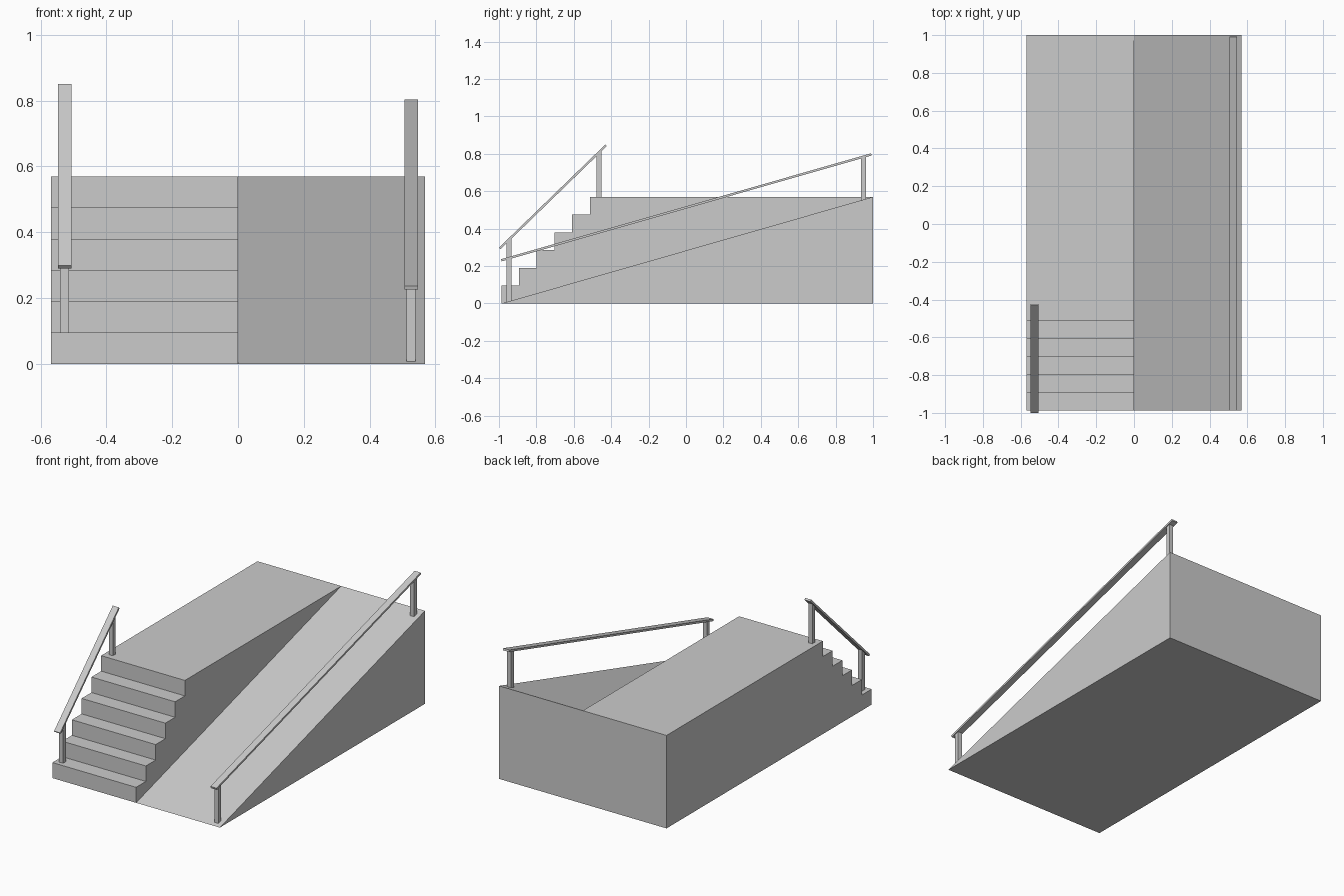
import bpy
from mathutils import Vector

if "Cube" in bpy.data.objects:
    bpy.data.objects.remove(bpy.data.objects["Cube"])


def extrude_x(name, profile, x0, x1):
    """Closed solid from a (y, z) profile swept between x0 and x1."""
    n = len(profile)
    verts = [(x, y, z) for x in (x0, x1) for y, z in profile]
    faces = [tuple(range(n))[::-1], tuple(range(n, 2 * n))]
    faces += [(i, (i + 1) % n, (i + 1) % n + n, i + n) for i in range(n)]
    # profiles run counter-clockwise seen from +x
    mesh = bpy.data.meshes.new(name)
    mesh.from_pydata(verts, [], faces)
    mesh.update()
    obj = bpy.data.objects.new(name, mesh)
    bpy.context.collection.objects.link(obj)
    return obj


FRONT, BACK, HEIGHT, HALF = -0.987, 1.0, 0.57, 0.568
STEPS, TREAD = 6, 0.0945
RISE = HEIGHT / STEPS

# Staircase with its landing
stairs = [(BACK, HEIGHT)]
for i in reversed(range(STEPS)):
    y = FRONT + i * TREAD
    stairs += [(y, (i + 1) * RISE), (y, i * RISE)]
stairs.append((BACK, 0))
extrude_x("stairs", stairs, -HALF, 0)

# Ramp wedge
extrude_x("ramp", [(FRONT, 0), (BACK, 0), (BACK, HEIGHT)], 0, HALF)


def ramp_z(y):
    return (y - FRONT) / (BACK - FRONT) * HEIGHT


def handrail(name, x, start, end, posts, thick=0.012, width=0.041, post=0.027):
    """Flat sloping board on posts; posts are (y, base height at front, at back)."""
    a, b = Vector(start), Vector(end)
    d = (b - a).normalized()
    n = Vector((-d.y, d.x)) * thick / 2
    extrude_x(name + "_board", [a - n, b - n, b + n, a + n], x - width / 2, x + width / 2)
    slope = d.y / d.x
    for i, (y, zf, zb) in enumerate(posts):
        y0, y1 = y - post / 2, y + post / 2
        top = [a.y + (v - a.x) * slope for v in (y1, y0)]
        extrude_x(f"{name}_post_{i + 1}", [(y0, zf), (y1, zb), (y1, top[0]), (y0, top[1])],
                  x - post / 2, x + post / 2)


# Handrails
handrail("stair_rail", -0.527, (-0.996, 0.294), (-0.427, 0.846),
         [(-0.947, RISE, RISE), (-0.465, HEIGHT, HEIGHT)])
handrail("ramp_rail", 0.526, (-0.987, 0.231), (0.991, 0.797),
         [(y, ramp_z(y - 0.0135), ramp_z(y + 0.0135)) for y in (-0.947, 0.948)])
